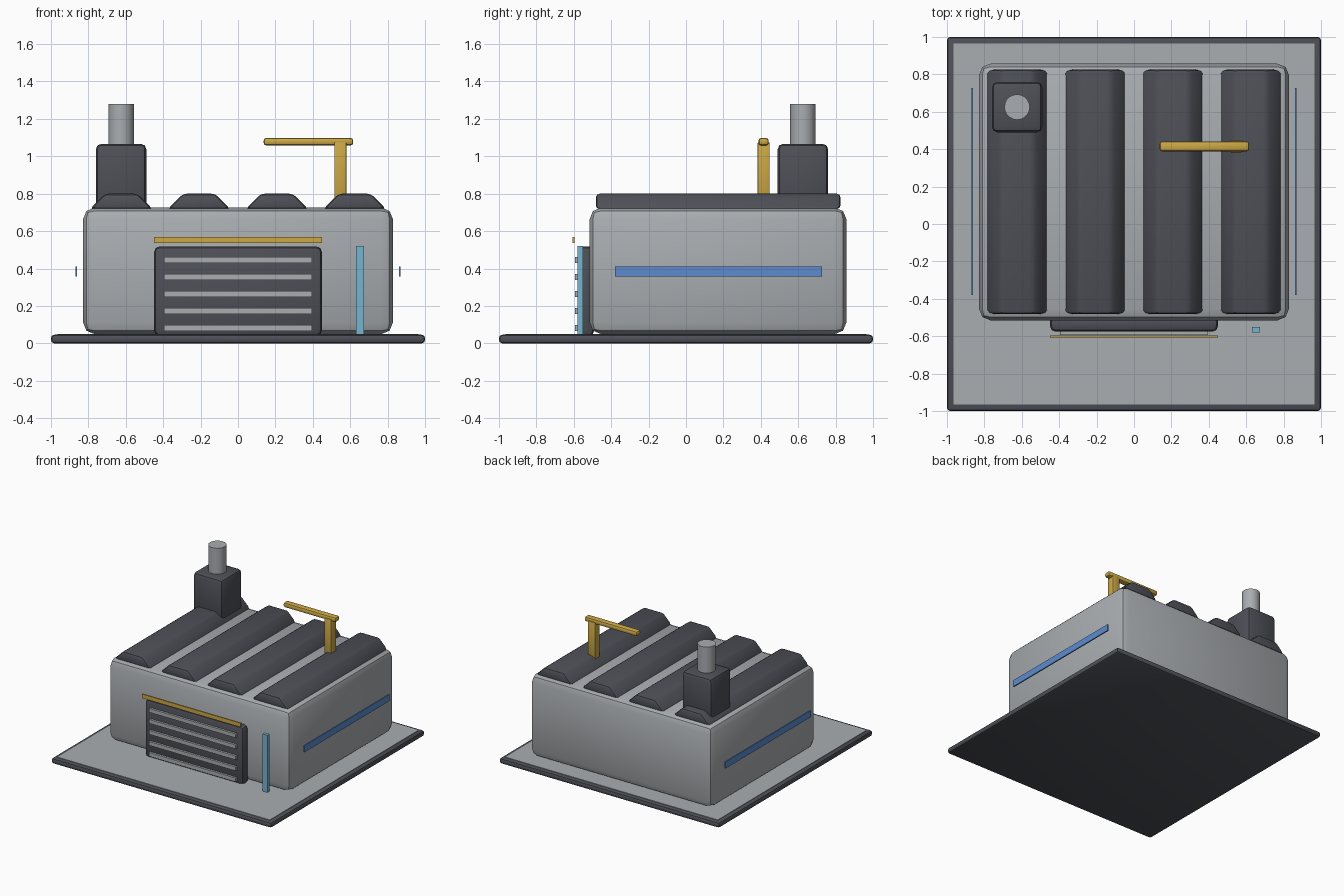
import bpy, bmesh, math

if "Cube" in bpy.data.objects:
    bpy.data.objects.remove(bpy.data.objects["Cube"])


def material(name, rgb):
    m = bpy.data.materials.new(name)
    m.diffuse_color = (*rgb, 1.0)
    m.use_nodes = True
    m.node_tree.nodes["Principled BSDF"].inputs["Base Color"].default_value = m.diffuse_color
    return m


LIGHT = material("light_grey", (0.40, 0.42, 0.44))
DARK = material("dark_grey", (0.075, 0.08, 0.095))
YELLOW = material("yellow", (0.60, 0.39, 0.06))
BLUE = material("blue", (0.11, 0.26, 0.62))
CYAN = material("cyan", (0.18, 0.46, 0.64))


def finish(name, bm, mat, bevel=0.0):
    """Round the edges, smooth shade below 30 degrees and link the object."""
    if bevel:
        bmesh.ops.bevel(bm, geom=bm.edges[:], offset=bevel, segments=2,
                        profile=0.5, affect='EDGES', clamp_overlap=True)
    bmesh.ops.recalc_face_normals(bm, faces=bm.faces[:])
    for f in bm.faces:
        f.smooth = True
    for e in bm.edges:
        e.smooth = e.calc_face_angle(0.0) < math.radians(30)
    me = bpy.data.meshes.new(name)
    bm.to_mesh(me)
    bm.free()
    me.materials.append(mat)
    ob = bpy.data.objects.new(name, me)
    bpy.context.collection.objects.link(ob)
    return ob


def box(name, xs, ys, zs, mat, bevel=0.0):
    bm = bmesh.new()
    bmesh.ops.create_cube(bm, size=1)
    for v in bm.verts:
        v.co = [(a + b) / 2 + c * (b - a) for c, (a, b) in zip(v.co, (xs, ys, zs))]
    return finish(name, bm, mat, bevel)


# Ground slab with a pale inset top
box("base_slab", (-1, 1), (-1, 1), (0, 0.046), DARK, 0.018)
box("base_top", (-0.965, 0.965), (-0.965, 0.965), (0.04, 0.05), LIGHT)

# Main building
box("building_body", (-0.828, 0.828), (-0.515, 0.857), (0.05, 0.725), LIGHT, 0.06)

# Four trapezoid roof ribs
for i in range(4):
    cx = -0.624 + i * 0.416
    bm = bmesh.new()
    profile = [(-0.168, 0.718), (0.168, 0.718), (0.086, 0.80), (-0.086, 0.80)]
    face = bm.faces.new([bm.verts.new((cx + x, -0.482, z)) for x, z in profile])
    ext = bmesh.ops.extrude_face_region(bm, geom=[face])
    for v in ext["geom"]:
        if isinstance(v, bmesh.types.BMVert):
            v.co.y = 0.826
    finish(f"roof_rib_{i + 1}", bm, DARK, 0.02)

# Chimney block and pipe
box("chimney_block", (-0.76, -0.49), (0.49, 0.76), (0.70, 1.067), DARK, 0.03)
bm = bmesh.new()
bmesh.ops.create_cone(bm, cap_ends=True, segments=20, radius1=0.068,
                      radius2=0.068, depth=0.28)
bmesh.ops.translate(bm, verts=bm.verts[:], vec=(-0.625, 0.625, 1.14))
finish("chimney_pipe", bm, LIGHT)

# Roof crane
box("crane_post", (0.515, 0.58), (0.383, 0.447), (0.76, 1.075), YELLOW, 0.006)
box("crane_boom", (0.137, 0.616), (0.388, 0.442), (1.058, 1.098), YELLOW, 0.014)

# Shutter door with slats and a lintel strip
box("shutter_door", (-0.449, 0.449), (-0.576, -0.49), (0.04, 0.518), DARK, 0.03)
for i in range(5):
    z = 0.083 + i * 0.0905
    box(f"shutter_slat_{i + 1}", (-0.395, 0.395), (-0.594, -0.573),
        (z - 0.016, z + 0.016), LIGHT)
box("door_lintel", (-0.449, 0.449), (-0.607, -0.596), (0.536, 0.569), YELLOW)

# Upright light beside the door
box("door_light", (0.63, 0.674), (-0.581, -0.552), (0.05, 0.52), CYAN)

# Side stripes
for side, s in (("left", -1), ("right", 1)):
    box(f"{side}_stripe", tuple(sorted((s * 0.86, s * 0.87))),
        (-0.38, 0.727), (0.356, 0.41), BLUE)
